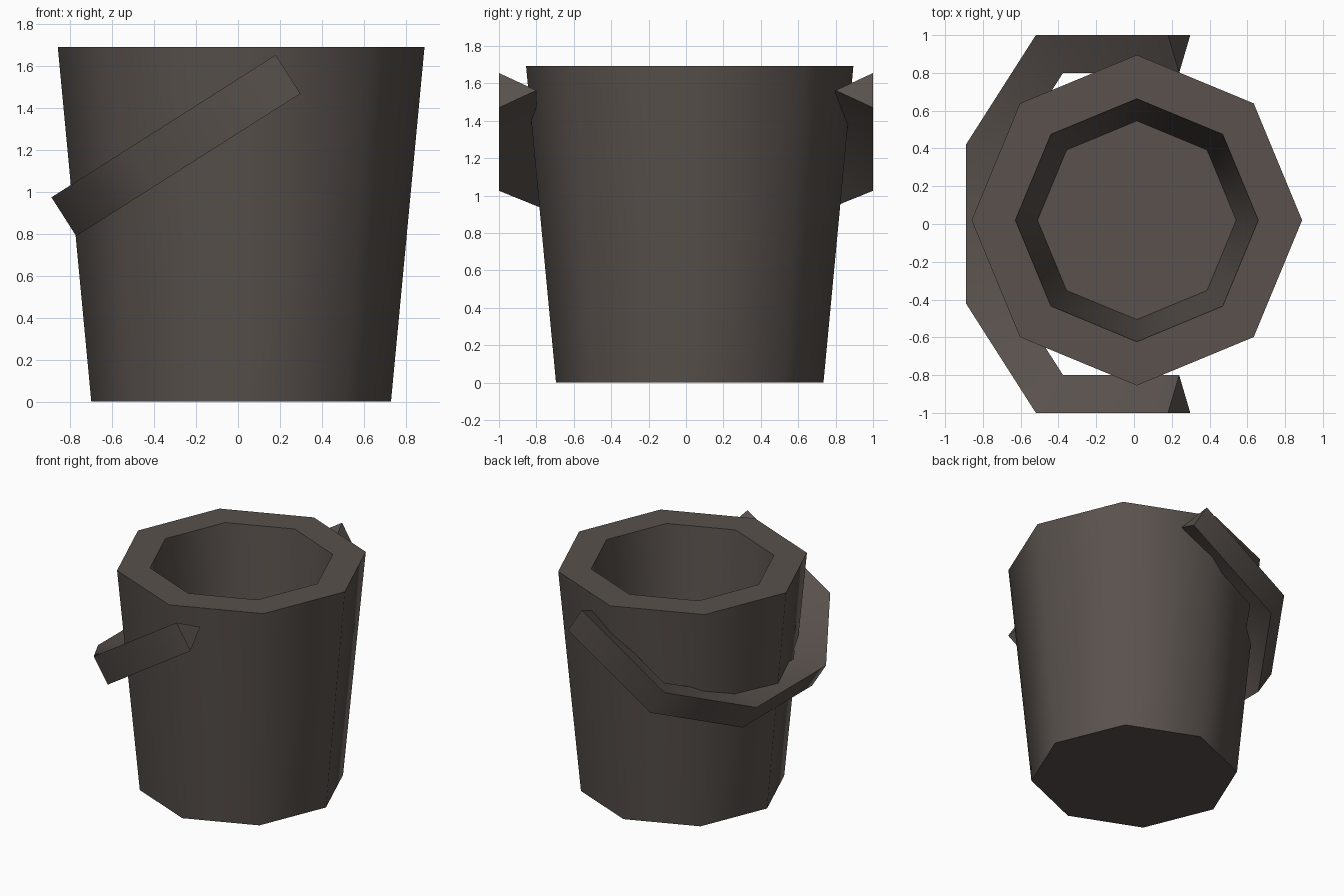
import bpy, bmesh, math
from mathutils import Vector

if "Cube" in bpy.data.objects:
    bpy.data.objects.remove(bpy.data.objects["Cube"])

mat = bpy.data.materials.new("dark brown grey")
mat.diffuse_color = (0.10, 0.083, 0.074, 1)
mat.use_nodes = True
mat.node_tree.nodes["Principled BSDF"].inputs["Base Color"].default_value = mat.diffuse_color


def skin(name, rings, closed, cap_ends):
    """Bridge successive rings of points into a surface."""
    bm = bmesh.new()
    vs = [[bm.verts.new(p) for p in r] for r in rings]
    n = len(rings[0])
    for a, b in zip(vs, vs[1:]):
        for i in range(n):
            j = (i + 1) % n
            bm.faces.new((a[i], a[j], b[j], b[i]))
    if cap_ends:
        bm.faces.new(vs[0][::-1])
        bm.faces.new(vs[-1])
    bmesh.ops.recalc_face_normals(bm, faces=bm.faces)
    me = bpy.data.meshes.new(name)
    bm.to_mesh(me)
    bm.free()
    me.materials.append(mat)
    ob = bpy.data.objects.new(name, me)
    bpy.context.collection.objects.link(ob)
    bpy.ops.object.select_all(action='DESELECT')
    ob.select_set(True)
    bpy.context.view_layer.objects.active = ob
    bpy.ops.object.shade_smooth_by_angle(angle=math.radians(60))
    return ob


# Bucket: octagonal tapered tub, profile runs from base up, over the rim, down to the floor
profile = [(0.715, 0), (0.875, 1.692), (0.643, 1.692), (0.526, 0.40)]
rings = [[(0.015 + r * math.cos(i * math.pi / 4), 0.02 + r * math.sin(i * math.pi / 4), z)
          for i in range(8)] for r, z in profile]
skin("bucket", rings, False, True)

# Handle: triangular section swept along a tilted, angular U
along = Vector((-0.844, 0, -0.536))
upper, lower = Vector((0.18, 0, 1.655)), Vector((0.298, 0, 1.47))
middle = (upper + lower) / 2
half = [((0, 1.0), (0, 0.80)), ((0.829, 1.0), (0.728, 0.80)), ((1.268, 0.42), (1.068, 0.353))]
stations = [(o, i, 1) for o, i in half] + [(o, i, -1) for o, i in reversed(half)]
rings = []
for (so, yo), (si, yi), side in stations:
    out, inn = Vector((0, side * yo, 0)), Vector((0, side * yi, 0))
    rings.append([upper + along * so + out, lower + along * so + out, middle + along * si + inn])
skin("handle", rings, False, True)
